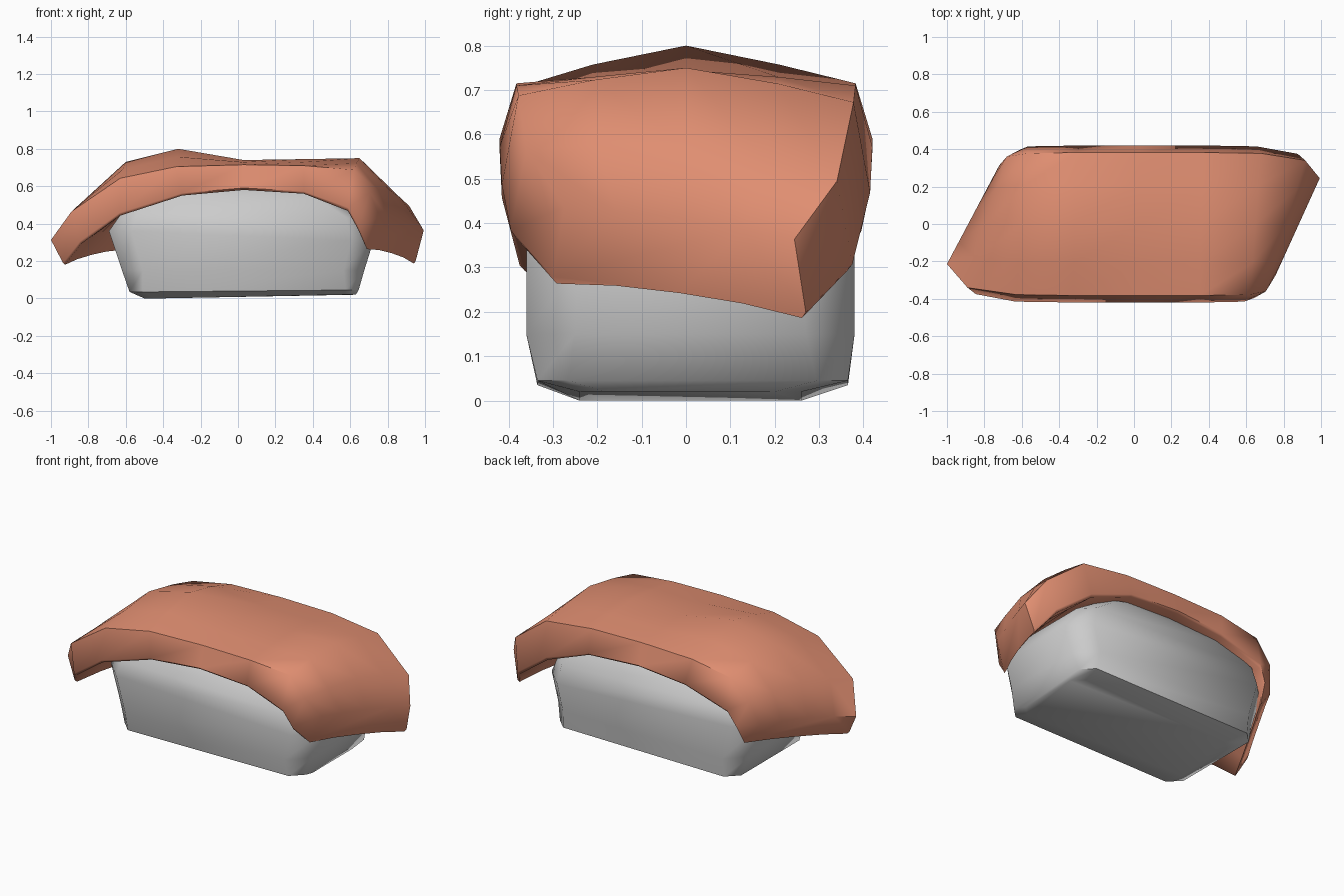
import bpy, bmesh, math

if "Cube" in bpy.data.objects:
    bpy.data.objects.remove(bpy.data.objects["Cube"])

def material(name, rgb):
    m = bpy.data.materials.new(name)
    m.diffuse_color = (*rgb, 1)
    m.use_nodes = True
    m.node_tree.nodes["Principled BSDF"].inputs["Base Color"].default_value = m.diffuse_color
    return m

def loft(name, rings, mat, angle):
    """Skin a list of closed rings and cap both ends."""
    bm = bmesh.new()
    loops = [[bm.verts.new(p) for p in r] for r in rings]
    n = len(loops[0])
    for a, b in zip(loops, loops[1:]):
        for i in range(n):
            j = (i + 1) % n
            bm.faces.new((a[i], a[j], b[j], b[i]))
    bm.faces.new(loops[0])
    bm.faces.new(loops[-1])
    bmesh.ops.recalc_face_normals(bm, faces=bm.faces)
    me = bpy.data.meshes.new(name)
    bm.to_mesh(me)
    bm.free()
    me.materials.append(mat)
    ob = bpy.data.objects.new(name, me)
    bpy.context.collection.objects.link(ob)
    bpy.ops.object.select_all(action='DESELECT')
    bpy.context.view_layer.objects.active = ob
    ob.select_set(True)
    bpy.ops.object.shade_smooth_by_angle(angle=math.radians(angle))
    return ob

salmon = material("salmon orange", (0.74, 0.27, 0.165))
white = material("rice white", (0.6, 0.6, 0.6))

# Rice block: chamfered rectangles (z left, z right, x0, x1, y0, y1, chamfer)
levels = [(0.00, 0.02, -0.50, 0.63, -0.24, 0.26, 0.06),
          (0.035, 0.045, -0.58, 0.645, -0.335, 0.365, 0.07),
          (0.15, 0.15, -0.62, 0.675, -0.36, 0.38, 0.11),
          (0.36, 0.31, -0.69, 0.725, -0.36, 0.38, 0.12),
          (0.46, 0.43, -0.62, 0.66, -0.355, 0.37, 0.08),
          (0.55, 0.54, -0.42, 0.48, -0.345, 0.355, 0.06),
          (0.61, 0.61, -0.22, 0.24, -0.31, 0.32, 0.05)]

def chamfered(zl, zr, x0, x1, y0, y1, c):
    return [(x0 + c, y0, zl), (x1 - c, y0, zr), (x1, y0 + c, zr), (x1, y1 - c, zr),
            (x1 - c, y1, zr), (x0 + c, y1, zl), (x0, y1 - c, zl), (x0, y0 + c, zl)]

loft("rice_block", [chamfered(*l) for l in levels], white, 50)

# Fish slice stations:
# (top x, top z, shoulder z, bottom x, bottom z, half width, centre y, shear, tilt)
stations = [(-0.86, 0.37, 0.35, -0.775, 0.22, 0.29, 0.05, 0.53, 0.14),
            (-0.785, 0.55, 0.50, -0.725, 0.33, 0.385, 0.01, 0.30, 0.10),
            (-0.60, 0.73, 0.65, -0.60, 0.45, 0.415, 0, 0.08, 0.02),
            (-0.32, 0.80, 0.705, -0.29, 0.55, 0.42, 0, 0.02, 0),
            (0.03, 0.74, 0.715, 0.03, 0.58, 0.42, 0, 0, 0),
            (0.36, 0.745, 0.71, 0.36, 0.56, 0.42, 0, 0.02, 0),
            (0.65, 0.75, 0.68, 0.62, 0.46, 0.415, 0, 0.08, -0.02),
            (0.81, 0.58, 0.53, 0.755, 0.33, 0.385, -0.01, 0.30, -0.10),
            (0.875, 0.41, 0.40, 0.815, 0.225, 0.285, -0.015, 0.455, -0.14)]

# Half cross-section: (fraction of half width, part of top, shoulder and bottom)
half = [(0.5, 0.55, 0.45, 0), (0.91, 0, 1, 0), (1.0, 0, 0.08, 0.92),
        (0.97, 0, 0, 1), (0.5, 0, 0.08, 0.92)]
section = ([(0, 1, 0, 0)] + half + [(0, 0, 0.1, 0.9)]
           + [(-a, *w) for a, *w in reversed(half)])

def slice_ring(xt, zt, zs, xb, zb, hw, yc, shear, tilt):
    return [((t + s) * xt + b * xb + shear * f * hw, yc + f * hw,
             t * zt + s * zs + b * zb + tilt * f * hw) for f, t, s, b in section]

loft("salmon_slice", [slice_ring(*s) for s in stations], salmon, 60)
